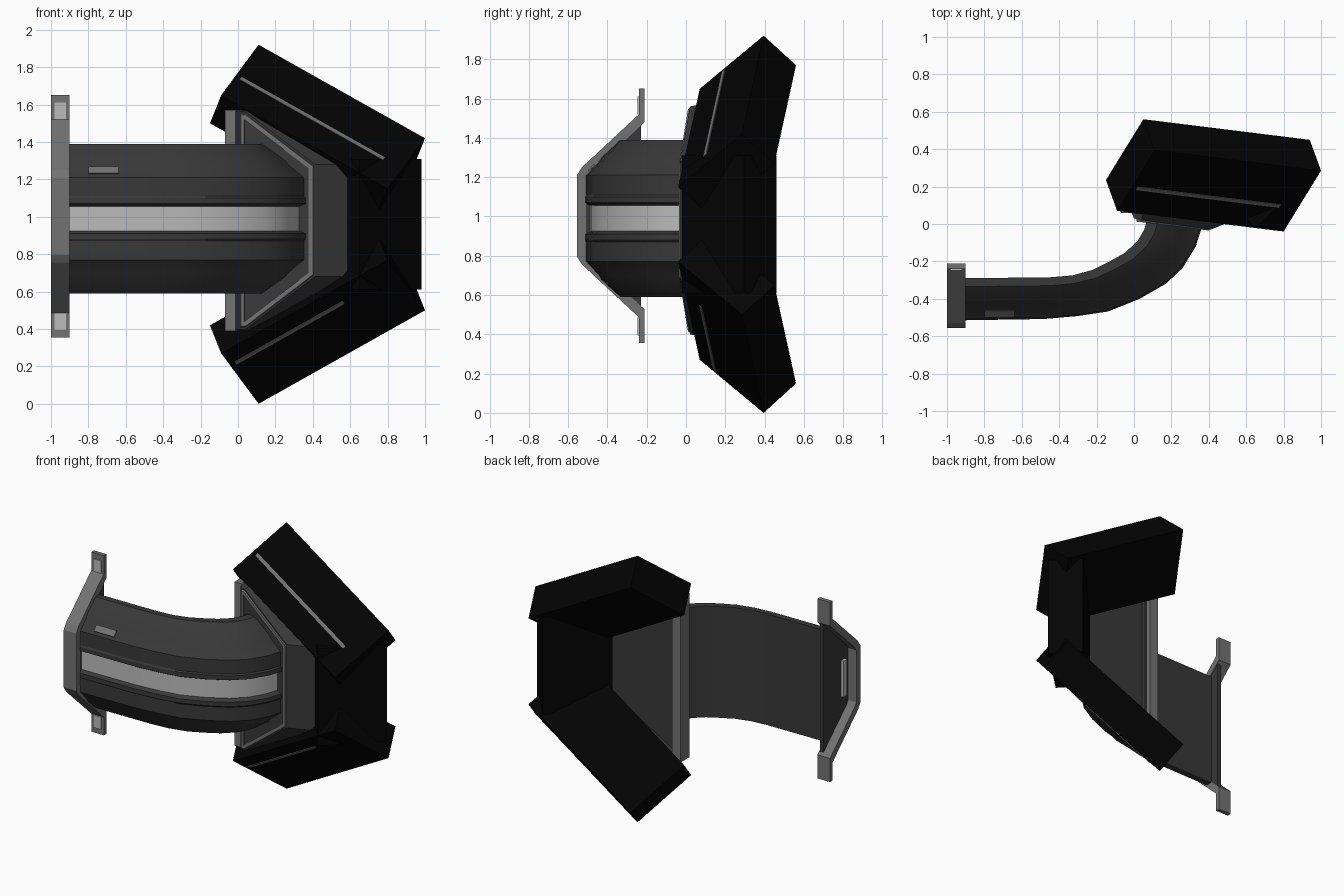
import bpy, bmesh
from mathutils import Vector as V

if "Cube" in bpy.data.objects:
    bpy.data.objects.remove(bpy.data.objects["Cube"])

MID = 0.96  # height of the mirror plane


def material(name, v):
    m = bpy.data.materials.new(name)
    m.diffuse_color = (v, v, v, 1)
    m.use_nodes = True
    m.node_tree.nodes["Principled BSDF"].inputs["Base Color"].default_value = m.diffuse_color
    return m


BLACK, DARK = material("black", 0.001), material("dark_grey", 0.04)
GREY, LIGHT = material("mid_grey", 0.17), material("light_grey", 0.5)


def loft(name, rings, mat, smooth=False, inset=None, stripes=(), stripe_mat=None):
    """Skin closed rings of points and cap both ends.
    inset = list of (cap index, border, recess depth)."""
    bm = bmesh.new()
    rows = [[bm.verts.new(p) for p in r] for r in rings]
    n = len(rows[0])
    for a, b in zip(rows, rows[1:]):
        for i in range(n):
            j = (i + 1) % n
            f = bm.faces.new((a[i], a[j], b[j], b[i]))
            f.material_index = 1 if i in stripes else 0
    caps = [bm.faces.new(rows[0]), bm.faces.new(rows[-1])]
    bmesh.ops.recalc_face_normals(bm, faces=bm.faces)
    for idx, border, depth in inset or []:
        f = caps[idx]
        normal = f.normal.copy()
        bmesh.ops.inset_region(bm, faces=[f], thickness=border)
        floor = bmesh.ops.extrude_discrete_faces(bm, faces=[f])["faces"][0]
        bmesh.ops.translate(bm, verts=floor.verts, vec=-normal * depth)
    me = bpy.data.meshes.new(name)
    bm.to_mesh(me)
    bm.free()
    ob = bpy.data.objects.new(name, me)
    bpy.context.collection.objects.link(ob)
    me.materials.append(mat)
    if stripe_mat:
        me.materials.append(stripe_mat)
    if smooth:
        bpy.ops.object.select_all(action='DESELECT')
        ob.select_set(True)
        bpy.context.view_layer.objects.active = ob
        bpy.ops.object.shade_smooth_by_angle(angle=0.5)
    return ob


def flip(p, mid=MID):
    return V((p[0], p[1], 2 * mid - p[2]))


def slab(name, o, a, b, c, mat, mirror=False):
    """Slanted box from a corner and three edge vectors."""
    rings = [[o + k, o + a + k, o + a + b + k, o + b + k] for k in (V((0, 0, 0)), c)]
    if mirror:
        rings = [[flip(p) for p in r] for r in rings]
    return loft(name, rings, mat)


def box(name, lo, hi, mat):
    lo, d = V(lo), V(hi) - V(lo)
    return slab(name, lo, V((d.x, 0, 0)), V((0, d.y, 0)), V((0, 0, d.z)), mat)


# --- hood: upper and lower slanted slabs
A = V((-0.09, 0.07, 1.65))
W = V((0.20, 0.325, 0.27))
T = V((-0.06, 0.165, -0.15))
L = V((0.89, -0.11, -0.50))
N = W.cross(L).normalized() * -1
for side, frac, end in (("upper", 0.36, 0.86), ("lower", 0.22, 0.65)):
    m = side == "lower"
    slab(side + "_hood_slab", A, W, T, L, BLACK, m)
    # thin pale trim line along the outer face
    slab(side + "_hood_trim", A + W * frac + L * 0.03 - N * 0.01, W * 0.05,
         N * 0.014, L * end, GREY, m)

# --- hood: upright side slab, the same box turned upright
section = [(0.65, -0.02), (0.98, 0.295), (0.82, 0.46), (0.49, 0.135)]
loft("side_hood_slab", [[(x, y, z) for x, y in section] for z in (0.61, 1.31)], BLACK)

# --- collar between arm and hood: tapered frame with recessed back
CZ = 0.98


def collar_ring(pts):
    return [V(p) for p in pts] + [flip(p, CZ) for p in reversed(pts)]


back = collar_ring([(-0.02, 0.13, 1.57), (0.05, 0.13, 1.57), (0.58, 0.11, 1.28)])
base = collar_ring([(-0.02, 0.075, 1.57), (0.05, 0.07, 1.57), (0.585, 0.04, 1.28)])
front = collar_ring([(0.0, 0.03, 1.56), (0.04, 0.02, 1.56), (0.41, -0.03, 1.28)])
loft("collar", [back, base, front], DARK, inset=[(0, 0.05, 0.03)])
# raised bright rim on the collar front
rim_out = collar_ring([(0.01, 0.035, 1.555), (0.04, 0.03, 1.555), (0.41, -0.02, 1.275)])
rim_top = collar_ring([(0.015, 0.012, 1.545), (0.04, 0.01, 1.545), (0.40, -0.035, 1.27)])
loft("collar_rim", [rim_out, rim_top], GREY, inset=[(1, 0.025, 0.02)])
# flat plate on the open edge of the collar
box("collar_edge_plate", (-0.07, 0.06, 0.39), (0.0, 0.16, 1.57), GREY)

# --- curved arm: back and front edges of the sweep, seen from above
path = [((-0.92, -0.29), (-0.92, -0.515)), ((-0.45, -0.285), (-0.48, -0.508)),
        ((-0.33, -0.275), (-0.30, -0.492)), ((-0.22, -0.245), (-0.14, -0.468)),
        ((-0.13, -0.20), (0.03, -0.40)), ((-0.05, -0.155), (0.17, -0.32)),
        ((0.02, -0.09), (0.26, -0.235)), ((0.055, -0.03), (0.33, -0.12)),
        ((0.075, 0.04), (0.375, 0.02))]
# cross-section: fraction from back to front, height above the arm centre
half = [(0, 0.40), (0.2, 0.40), (0.63, 0.31), (0.68, 0.29), (0.97, 0.22), (0.97, 0.12),
        (1.0, 0.11), (1.0, 0.08), (0.88, 0.065)]
profile = half + [(t, -z) for t, z in reversed(half)]
rings = [[V((b[0] + (f[0] - b[0]) * t, b[1] + (f[1] - b[1]) * t, 0.99 + z))
          for t, z in profile] for b, f in path]
loft("curved_arm", rings, DARK, smooth=True, stripes=(8,), stripe_mat=LIGHT)
# small slot cover on the upper chamfer
slab("arm_slot_cover", V((-0.80, -0.462, 1.262)), V((0.16, 0, 0)),
     V((0, -0.032, -0.034)), V((0, -0.006, 0.006)), GREY)

# --- end bracket: C-shaped rim, open towards the back, with hooked tips
outer = [(-0.21, 1.65), (-0.24, 1.65), (-0.24, 1.52), (-0.53, 1.25), (-0.555, 1.21)]
inner = [(-0.51, 1.19), (-0.49, 1.22), (-0.21, 1.48)]
BZ = 1.003
rim = (outer + [(y, 2 * BZ - z) for y, z in reversed(outer)]
       + [(y, 2 * BZ - z) for y, z in reversed(inner)] + inner)
loft("bracket_rim", [[(x, y, z) for y, z in rim] for x in (-1.0, -0.90)], GREY)
# dark plate closing the rim on the arm side
plate = [(-0.23, 1.49), (-0.50, 1.24), (-0.53, 1.20),
         (-0.53, 0.806), (-0.50, 0.766), (-0.23, 0.516)]
loft("bracket_plate", [[(x, y, z) for y, z in plate] for x in (-0.935, -0.905)], DARK)
for name, lo, hi in (("upper", 1.52, 1.61), ("lower", 0.395, 0.485)):
    box(name + "_tab_pad", (-0.98, -0.248, lo), (-0.92, -0.235, hi), LIGHT)
# slot bar inside the bracket recess
box("bracket_slot", (-0.955, -0.47, 0.87), (-0.93, -0.43, 1.13), LIGHT)
